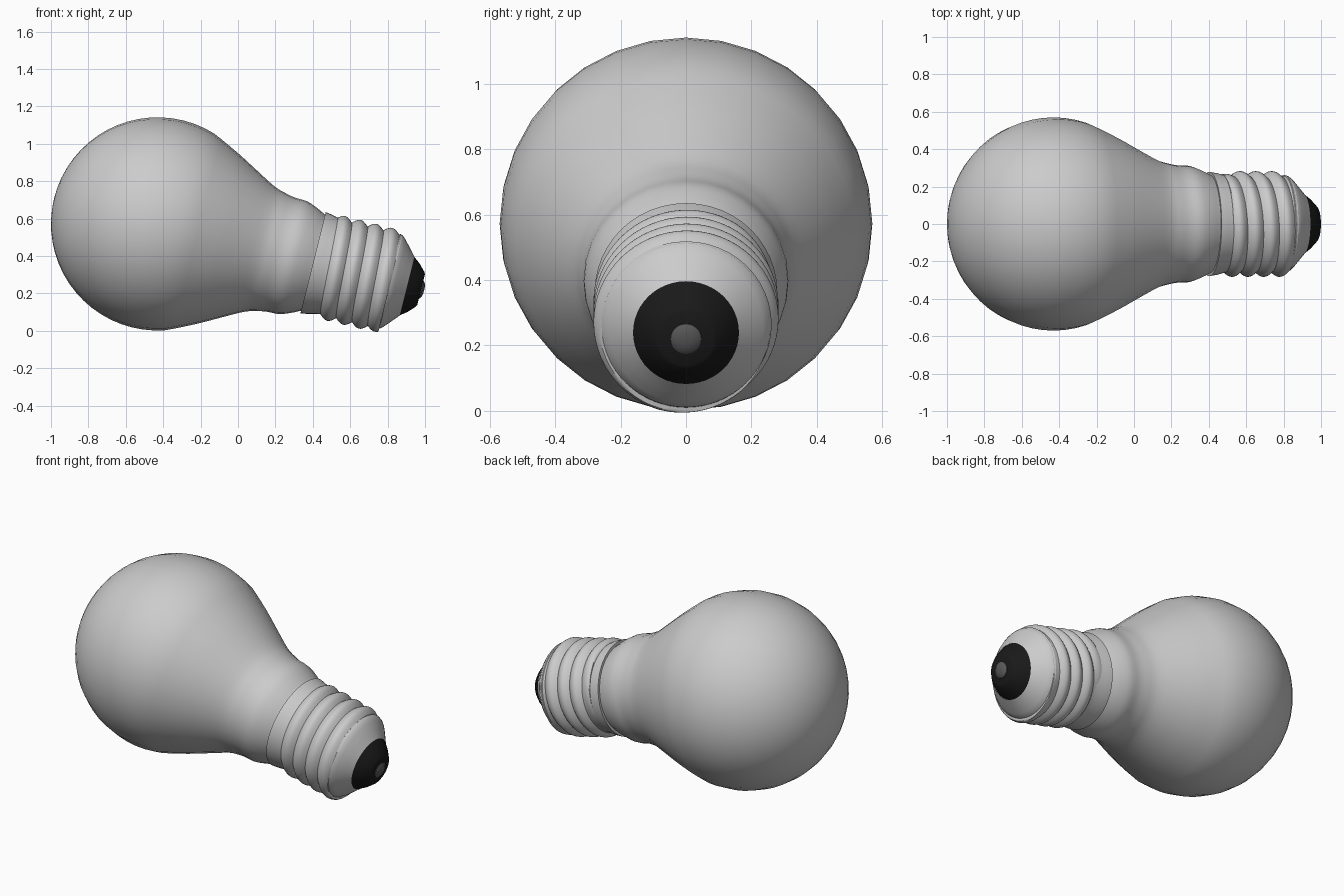
import bpy, bmesh, math
from mathutils import Matrix, Vector

if "Cube" in bpy.data.objects:
    bpy.data.objects.remove(bpy.data.objects["Cube"])

TILT = math.radians(14)
up = Vector((math.sin(TILT), 0, math.cos(TILT)))
axis = Vector((math.cos(TILT), 0, -math.sin(TILT)))
# local z runs along the bulb axis from the globe centre, local x points up
FRAME = Matrix((up, (0, -1, 0), axis)).transposed().to_4x4()
FRAME.translation = (-0.43, 0, 0.572)


def finish(name, bm, angle=35, color=None):
    bmesh.ops.remove_doubles(bm, verts=bm.verts, dist=0.0002)
    bmesh.ops.recalc_face_normals(bm, faces=bm.faces)
    me = bpy.data.meshes.new(name)
    bm.to_mesh(me)
    bm.free()
    ob = bpy.data.objects.new(name, me)
    bpy.context.collection.objects.link(ob)
    ob.matrix_world = FRAME
    if color:
        mat = bpy.data.materials.new(name + "_color")
        mat.diffuse_color = color
        mat.use_nodes = True
        mat.node_tree.nodes["Principled BSDF"].inputs["Base Color"].default_value = mat.diffuse_color
        me.materials.append(mat)
    bpy.ops.object.select_all(action='DESELECT')
    ob.select_set(True)
    bpy.context.view_layer.objects.active = ob
    bpy.ops.object.shade_smooth_by_angle(angle=math.radians(angle))
    return ob


def grid(rows, n, point):
    """Surface from point(row, angle) over a full turn."""
    bm = bmesh.new()
    vs = []
    for j in range(rows):
        row = []
        for i in range(n + 1):
            a = 2 * math.pi * i / n
            s, r = point(j, a)
            row.append(bm.verts.new((r * math.cos(a), r * math.sin(a), s)))
        vs.append(row)
    for j in range(rows - 1):
        for i in range(n):
            bm.faces.new((vs[j][i], vs[j][i + 1], vs[j + 1][i + 1], vs[j + 1][i]))
    return bm


def lathe(name, prof, n=32, **kw):
    return finish(name, grid(len(prof), n, lambda j, a: prof[j]), **kw)


def smooth_path(p, steps=3):
    """Catmull-Rom curve through profile points."""
    p = [Vector(q) for q in p]
    out = []
    for i in range(1, len(p) - 2):
        a, b, c, d = p[i - 1:i + 3]
        for k in range(steps):
            t = k / steps
            out.append(0.5 * (2 * b + (c - a) * t + (2 * a - 5 * b + 4 * c - d) * t * t
                              + (3 * b - a - 3 * c + d) * t ** 3))
    return [tuple(q) for q in out] + [tuple(p[-2])]


# Glass globe and neck
R = 0.57
arc = [(-R * math.cos(math.radians(t)), R * math.sin(math.radians(t))) for t in range(0, 109, 6)]
neck = [arc[-2], arc[-1], (0.326, 0.471), (0.446, 0.406), (0.56, 0.345), (0.625, 0.325),
        (0.68, 0.314), (0.745, 0.311), (0.805, 0.29), (0.85, 0.268), (0.89, 0.25), (0.92, 0.24)]
lathe("glass_bulb", arc[:-1] + smooth_path(neck))

# Plain metal collar above the thread
lathe("base_collar", [(0.857, 0.262), (0.857, 0.279), (0.9, 0.272), (0.935, 0.262), (0.965, 0.258)], n=48)

# Helical screw thread
PITCH, S0, S1, S2, SUB = 0.087, 0.962, 0.925, 1.285, 10


def thread(j, a):
    turn = (j - 2.5 * SUB) / SUB
    s = S0 + (turn + a / (2 * math.pi)) * PITCH
    tau = round(turn) + a / (2 * math.pi)
    fade = max(0, min(1, (tau + 0.35) * 4, (3.7 - tau) * 4))
    r = 0.258 + 0.025 * fade * abs(math.cos(math.pi * turn))
    return min(max(s, S1), S2), r


finish("screw_thread", grid(7 * SUB + 1, 64, thread))

# Tapered metal end, black insulator and contact
lathe("base_taper", [(1.262, 0.25), (1.272, 0.262), (1.288, 0.256), (1.31, 0.236), (1.345, 0.196), (1.375, 0.162)], n=48)
lathe("insulator", [(1.372, 0.163), (1.41, 0.134), (1.447, 0.095), (1.452, 0.085), (1.452, 0)],
      color=(0.01, 0.01, 0.01, 1))
lathe("contact_tip", [(1.445, 0.049), (1.456, 0.047), (1.464, 0.036), (1.468, 0.018), (1.469, 0)],
      color=(0.1, 0.1, 0.1, 1))
